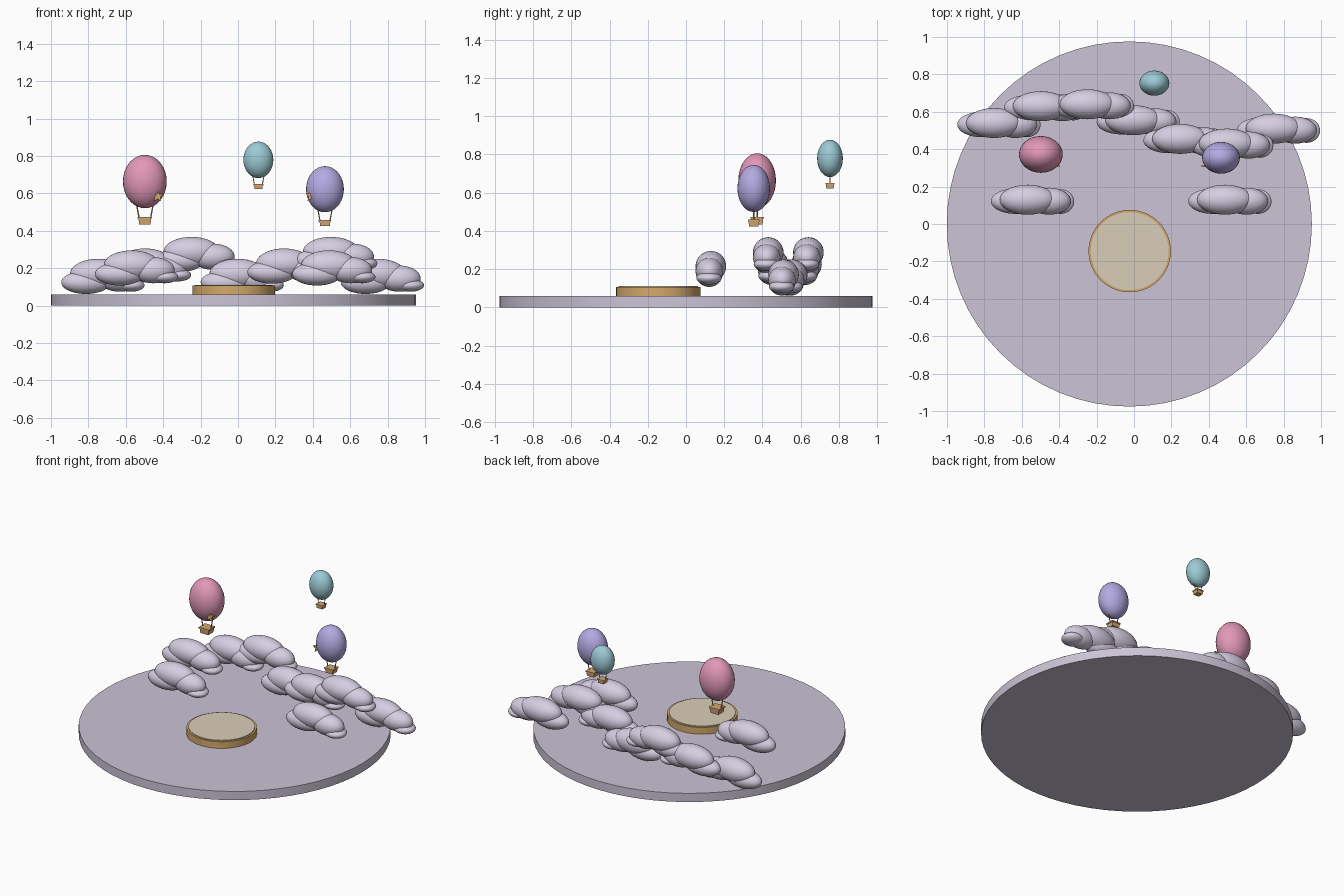
import bpy, bmesh, math
from mathutils import Vector, Matrix

if "Cube" in bpy.data.objects:
    bpy.data.objects.remove(bpy.data.objects["Cube"])


def mat(name, r, g, b):
    m = bpy.data.materials.new(name)
    lin = [((c / 255 + 0.055) / 1.055) ** 2.4 for c in (r, g, b)]
    m.diffuse_color = (*lin, 1)
    m.use_nodes = True
    m.node_tree.nodes["Principled BSDF"].inputs["Base Color"].default_value = m.diffuse_color
    return m


LILAC = mat("lilac_base", 204, 196, 214)
CLOUD = mat("cloud_lilac", 214, 206, 226)
PINK = mat("pink", 226, 152, 184)
TEAL = mat("teal", 156, 202, 212)
PURPLE = mat("purple", 180, 170, 226)
WICKER = mat("wicker", 212, 168, 114)
GOLD = mat("gold", 212, 170, 108)
CREAM = mat("cream", 218, 206, 184)


def finish(name, bm, m, angle=None):
    bmesh.ops.recalc_face_normals(bm, faces=bm.faces[:])
    me = bpy.data.meshes.new(name)
    bm.to_mesh(me)
    bm.free()
    ob = bpy.data.objects.new(name, me)
    bpy.context.collection.objects.link(ob)
    me.materials.append(m)
    if angle:
        bpy.ops.object.select_all(action='DESELECT')
        ob.select_set(True)
        bpy.context.view_layer.objects.active = ob
        bpy.ops.object.shade_smooth_by_angle(angle=math.radians(angle))
    return ob


def ellipsoid(bm, c, r):
    bmesh.ops.create_uvsphere(bm, u_segments=32, v_segments=18, radius=1,
                              matrix=Matrix.Translation(c) @ Matrix.Diagonal((*r, 1)))


def disc(name, x, y, z0, z1, r, m):
    bm = bmesh.new()
    bmesh.ops.create_cone(bm, cap_ends=True, segments=64, radius1=r, radius2=r, depth=z1 - z0,
                          matrix=Matrix.Translation((x, y, (z0 + z1) / 2)))
    return finish(name, bm, m, 30)


def box(bm, c, size, taper=1.0):
    vs = bmesh.ops.create_cube(bm, size=1)["verts"]
    for v in vs:
        k = taper if v.co.z < 0 else 1
        v.co = Vector((v.co.x * size[0] * k, v.co.y * size[1] * k, v.co.z * size[2])) + Vector(c)


def rod(bm, a, b, r):
    a, b = Vector(a), Vector(b)
    rot = (b - a).to_track_quat('Z', 'Y').to_matrix().to_4x4()
    bmesh.ops.create_cone(bm, cap_ends=True, segments=8, radius1=r, radius2=r,
                          depth=(b - a).length, matrix=Matrix.Translation((a + b) / 2) @ rot)


# Base platform and round stand
disc("base_platform", -0.025, 0, 0, 0.06, 0.976, LILAC)
disc("stand_body", -0.023, -0.145, 0.06, 0.106, 0.22, GOLD)
disc("stand_top", -0.023, -0.145, 0.1, 0.111, 0.208, CREAM)

# Clouds: left edge x, centre y, top z
CLOUDS = [(-0.945, 0.54, 0.25), (-0.695, 0.63, 0.305), (-0.445, 0.64, 0.367),
          (-0.2, 0.555, 0.25), (0.05, 0.455, 0.305), (0.3, 0.43, 0.367),
          (0.55, 0.51, 0.25), (-0.765, 0.13, 0.295), (0.29, 0.13, 0.295)]
# Puffs: offset from the left edge / centre / top, then radii
PUFFS = [((0.132, -0.008, -0.126), (0.132, 0.068, 0.062)),
         ((0.197, 0.0, -0.080), (0.150, 0.080, 0.080)),
         ((0.312, -0.008, -0.106), (0.115, 0.072, 0.070)),
         ((0.372, -0.010, -0.142), (0.073, 0.066, 0.034))]
for i, c in enumerate(CLOUDS):
    bm = bmesh.new()
    for off, rad in PUFFS:
        ellipsoid(bm, Vector(c) + Vector(off), rad)
    finish(f"cloud_{i + 1}", bm, CLOUD, 60)


# Hot air balloons: envelope, two ropes, rimmed basket
def balloon(name, x, y, z, s, m):
    bm = bmesh.new()
    ellipsoid(bm, (x, y, z), (s, s * 0.84, s * 1.22))
    finish(name + "_envelope", bm, m, 60)
    bm = bmesh.new()
    zb = z - 1.78 * s
    for k in (-1, 1):
        rod(bm, (x + k * 0.38 * s, y, z - 1.05 * s), (x + k * 0.26 * s, y, zb + 0.1 * s), 0.03 * s)
    finish(name + "_ropes", bm, WICKER, 40)
    bm = bmesh.new()
    box(bm, (x, y, zb - 0.03 * s), (0.58 * s, 0.54 * s, 0.30 * s), 0.9)
    box(bm, (x, y, zb + 0.12 * s), (0.66 * s, 0.60 * s, 0.08 * s))
    finish(name + "_basket", bm, WICKER)


balloon("pink_balloon", -0.498, 0.372, 0.663, 0.117, PINK)
balloon("purple_balloon", 0.465, 0.354, 0.622, 0.101, PURPLE)
balloon("teal_balloon", 0.109, 0.753, 0.779, 0.08, TEAL)


# Gold stars set into two balloons
def star(name, x, y, z, r, depth=0.012):
    bm = bmesh.new()
    vs = []
    for i in range(10):
        a = math.pi / 2 + i * math.pi / 5
        q = r if i % 2 == 0 else r * 0.45
        vs.append(bm.verts.new((x + q * math.cos(a), y - depth / 2, z + q * math.sin(a))))
    f = bm.faces.new(vs)
    ext = bmesh.ops.extrude_face_region(bm, geom=[f])["geom"]
    bmesh.ops.translate(bm, verts=[e for e in ext if isinstance(e, bmesh.types.BMVert)],
                        vec=(0, depth, 0))
    finish(name, bm, GOLD)


star("left_star", -0.43, 0.31, 0.585, 0.034)
star("right_star", 0.392, 0.31, 0.587, 0.034)
